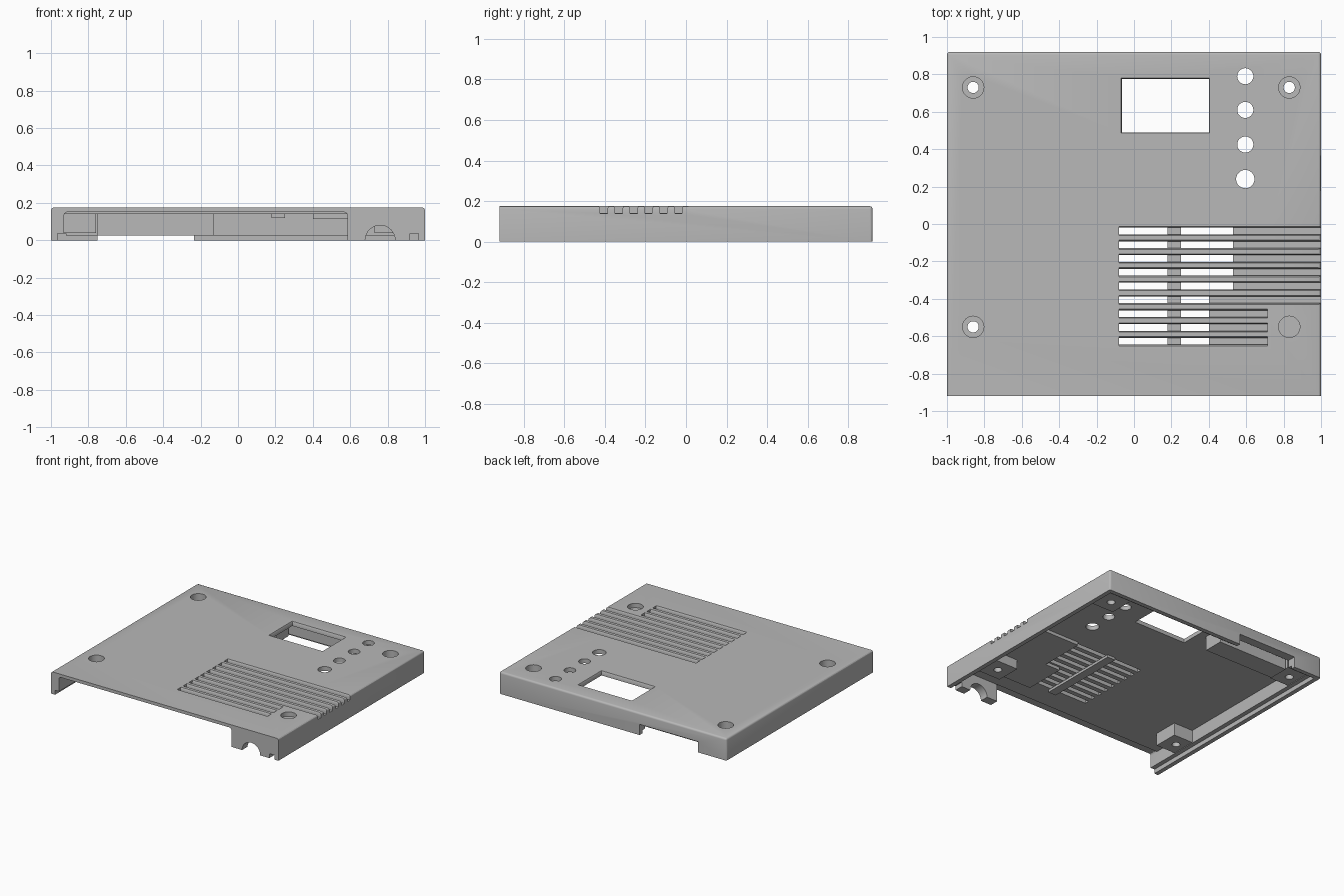
import bpy, bmesh
from mathutils import Matrix

if "Cube" in bpy.data.objects:
    bpy.data.objects.remove(bpy.data.objects["Cube"])

grey = bpy.data.materials.new("light_grey_plastic")
grey.use_nodes = True
grey.diffuse_color = (0.48, 0.48, 0.48, 1)
grey.node_tree.nodes["Principled BSDF"].inputs["Base Color"].default_value = grey.diffuse_color


def finish(name, bm):
    bmesh.ops.recalc_face_normals(bm, faces=bm.faces)
    mesh = bpy.data.meshes.new(name)
    bm.to_mesh(mesh)
    bm.free()
    obj = bpy.data.objects.new(name, mesh)
    bpy.context.collection.objects.link(obj)
    mesh.materials.append(grey)
    return obj


def box_mesh(x, y, z):
    bm = bmesh.new()
    bmesh.ops.create_cube(bm, size=1)
    for v in bm.verts:
        for i, span in enumerate((x, y, z)):
            v.co[i] = span[0] if v.co[i] < 0 else span[1]
    return bm


def box(name, x, y, z):
    return finish(name, box_mesh(x, y, z))


def cylinder(x, y, z, radius, depth, axis="Z"):
    bm = bmesh.new()
    turn = Matrix.Rotation(1.5707963, 4, "X") if axis == "Y" else Matrix()
    bmesh.ops.create_cone(bm, cap_ends=True, segments=40, radius1=radius, radius2=radius,
                          depth=depth, matrix=Matrix.Translation((x, y, z)) @ turn)
    return finish("round_cutter", bm)


def combine(target, tool, operation="DIFFERENCE"):
    tool.hide_render = True
    mod = target.modifiers.new("combine", "BOOLEAN")
    mod.object, mod.operation, mod.solver = tool, operation, "EXACT"
    bpy.context.view_layer.objects.active = target
    bpy.ops.object.modifier_apply(modifier=mod.name)
    bpy.data.objects.remove(tool)


def cut_box(target, x, y, z):
    combine(target, box("box_cutter", x, y, z))


TOP, CEILING = 0.175, 0.14

# Cover shell with rounded top and rear edges
bm = box_mesh((-1, 1), (-0.92, 0.92), (0, TOP))
rounded = [e for e in bm.edges
           if sum(v.co.y for v in e.verts) > -1.8 and sum(v.co.z for v in e.verts) > 0.01]
bmesh.ops.bevel(bm, geom=rounded, offset=0.015, segments=3, profile=0.5, affect="EDGES")
shell = finish("cover_shell", bm)
cut_box(shell, (-0.93, 0.93), (-0.85, 0.85), (-0.1, CEILING))

# Thickened ceiling under the vents
for name, x, y, low in (("vent_backing_rear", (0.53, 0.95), (-0.366, 0.0), 0.115),
                        ("vent_backing_front", (0.4, 0.95), (-0.7, -0.366), 0.115),
                        ("vent_crossbar", (0.18, 0.25), (-0.67, 0.0), 0.12)):
    box(name, x, y, (low, CEILING))

# Front opening with rounded upper corners
bm = box_mesh((-0.93, 0.585), (-1, -0.85), (-0.1, 0.15))
corners = [e for e in bm.edges
           if all(v.co.z > 0 for v in e.verts) and e.verts[0].co.x == e.verts[1].co.x]
bmesh.ops.bevel(bm, geom=corners, offset=0.015, segments=3, profile=0.5, affect="EDGES")
combine(shell, finish("opening_cutter", bm))

# Cable arch, rear notch and the lip around the bottom edge
combine(shell, cylinder(0.76, -0.9, 0, 0.08, 0.2, "Y"))
cut_box(shell, (-0.75, -0.235), (0.8, 1), (-0.1, 0.085))
for side in (-1, 1):
    cut_box(shell, sorted((side * 0.92, side * 0.965)), (-1, 0.885), (-0.1, 0.035))
cut_box(shell, (-0.95, 0.95), (0.84, 0.885), (-0.1, 0.025))

# Display window with a small flare at the top
wx, wy = (-0.065, 0.4), (0.49, 0.775)
bm = box_mesh(wx, wy, (0.1, TOP))
upper = [f for f in bm.faces if f.calc_center_median().z > TOP - 0.001]
grown = bmesh.ops.extrude_face_region(bm, geom=upper)
bmesh.ops.delete(bm, geom=upper, context="FACES_ONLY")
for v in grown["geom"]:
    if isinstance(v, bmesh.types.BMVert):
        v.co.z = TOP + 0.01
        v.co.x += 0.01 if v.co.x > 0.1 else -0.01
        v.co.y += 0.01 if v.co.y > 0.6 else -0.01
for v in bm.verts:
    if v.co.z == max(w.co.z for w in bm.verts):
        continue
    if v.co.z > 0.15:
        v.co.z = TOP - 0.008
combine(shell, finish("window_cutter", bm))

# Button holes
for y, radius in ((0.79, 0.043), (0.61, 0.043), (0.425, 0.043), (0.24, 0.049)):
    combine(shell, cylinder(0.595, y, 0.15, radius, 0.2))


# Vent grooves, flared at the top
def groove(y, end):
    bm = bmesh.new()
    half = ((0.018, CEILING - 0.001), (0.018, 0.16), (0.021, 0.17), (0.028, 0.18))
    outline = [(-w, z) for w, z in half] + [(w, z) for w, z in reversed(half)]
    face = bm.faces.new([bm.verts.new((-0.08, y + w, z)) for w, z in outline])
    new = bmesh.ops.extrude_face_region(bm, geom=[face])["geom"]
    bmesh.ops.translate(bm, vec=(end + 0.08, 0, 0),
                        verts=[v for v in new if isinstance(v, bmesh.types.BMVert)])
    return finish("groove_cutter", bm)


for i in range(9):
    combine(shell, groove(-0.037 - i * 0.0737, 1.1 if i < 6 else 0.715))

# Screw posts with counterbored holes
for x, side in ((-0.86, "right"), (0.83, "left")):
    for y, end in ((-0.55, "front"), (0.73, "rear")):
        post = box(f"screw_post_{end}_{side}", (x - 0.1, x + 0.1), (y - 0.1, y + 0.1),
                   (0.04, CEILING + 0.005))
        for part in (shell, post):
            combine(part, cylinder(x, y, 0.22, 0.057, 0.2))
            combine(part, cylinder(x, y, 0.1, 0.03, 0.4))

# Support block beside the window
box("rear_support_block", (-0.75, -0.13), (0.66, 0.82), (0.025, CEILING + 0.005))

# Smooth rounded faces, keep edges sharp
bpy.ops.object.select_all(action="DESELECT")
for obj in bpy.context.collection.objects:
    if obj.type == "MESH" and obj.data.materials and obj.data.materials[0] == grey:
        obj.select_set(True)
bpy.context.view_layer.objects.active = shell
bpy.ops.object.shade_smooth_by_angle()
